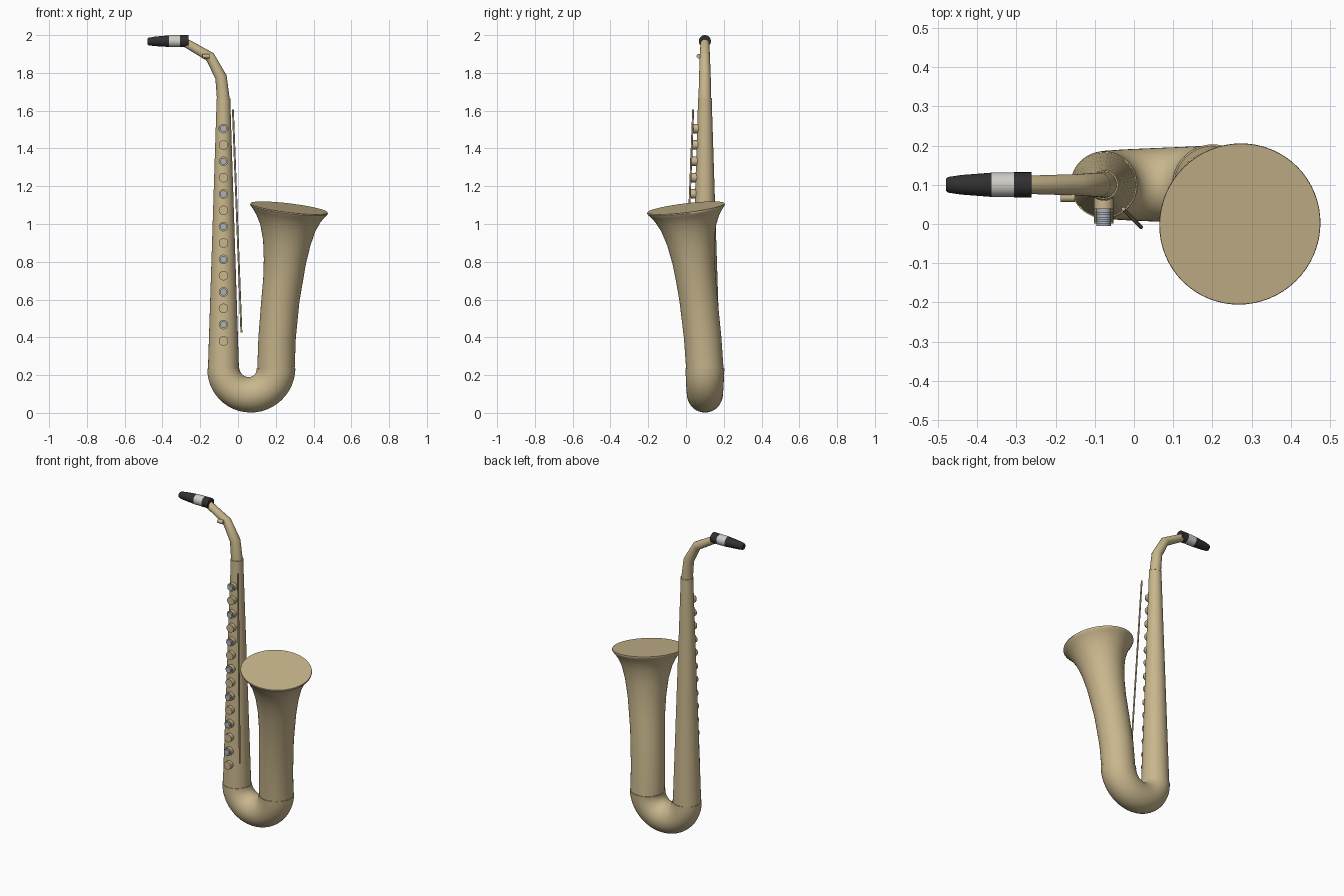
import bpy, bmesh, math
from mathutils import Vector

old = bpy.data.objects.get("Cube")
if old:
    bpy.data.objects.remove(old, do_unlink=True)


def material(name, color):
    m = bpy.data.materials.new(name)
    m.use_nodes = True
    m.diffuse_color = (*color, 1)
    bsdf = next(n for n in m.node_tree.nodes if n.type == 'BSDF_PRINCIPLED')
    bsdf.inputs["Base Color"].default_value = (*color, 1)
    bsdf.inputs["Roughness"].default_value = 0.5
    return m


BRASS = material("brass", (0.58, 0.47, 0.265))
BLACK = material("black_ebonite", (0.03, 0.03, 0.032))
SILVER = material("pale_silver", (0.62, 0.61, 0.57))
STEEL = material("key_steel", (0.40, 0.45, 0.52))


def loft(name, rings, mat, sides=48, angle=35):
    """Capped tube through rings of (centre, radius, normal)."""
    bm = bmesh.new()
    loops = []
    for centre, radius, normal in rings:
        n = Vector(normal).normalized()
        u = Vector((0, 1, 0))
        u = (u - n * u.dot(n))
        if u.length < 0.1:
            u = Vector((1, 0, 0)) - n * n.x
        u.normalize()
        v = n.cross(u)
        loops.append([bm.verts.new(Vector(centre) + radius * (
            u * math.cos(2 * math.pi * i / sides) + v * math.sin(2 * math.pi * i / sides)))
            for i in range(sides)])
    for a, b in zip(loops, loops[1:]):
        for i in range(sides):
            j = (i + 1) % sides
            bm.faces.new((a[i], a[j], b[j], b[i]))
    bm.faces.new(loops[0][::-1])
    bm.faces.new(loops[-1])
    bmesh.ops.recalc_face_normals(bm, faces=bm.faces[:])
    mesh = bpy.data.meshes.new(name)
    bm.to_mesh(mesh)
    bm.free()
    mesh.materials.append(mat)
    ob = bpy.data.objects.new(name, mesh)
    bpy.context.collection.objects.link(ob)
    bpy.ops.object.select_all(action='DESELECT')
    ob.select_set(True)
    bpy.context.view_layer.objects.active = ob
    bpy.ops.object.shade_smooth_by_angle(angle=math.radians(angle))
    return ob


def cylinder(name, start, end, radius, mat, sides=32):
    n = Vector(end) - Vector(start)
    return loft(name, [(start, radius, n), (end, radius, n)], mat, sides)


BX, BY = -0.077, 0.10           # axis of the straight body
Z0, Z1 = 0.235, 1.66            # body bottom and top
R0, R1 = 0.082, 0.036           # body radii

# Straight conical body
loft("body_tube", [((BX, BY, Z0), R0, (0, 0, 1)), ((BX, BY, Z1), R1, (0, 0, 1))], BRASS)

# U-shaped bow, widening towards the bell
bow = []
for k in range(25):
    t = k / 24
    a = math.pi * (1 + t)
    bow.append(((0.062 + 0.139 * math.cos(a), BY, Z0 + 0.139 * math.sin(a)),
                0.085 + 0.018 * t, (-math.sin(a), 0, math.cos(a))))
loft("bow", bow, BRASS)

# Flared bell, leaning right and forward, closed by a flat disc
bell_profile = [  # x, y, z, radius, lean
    (0.201, 0.100, 0.230, 0.099, 0.00), (0.207, 0.088, 0.400, 0.099, 0.05),
    (0.225, 0.066, 0.600, 0.101, 0.08), (0.238, 0.053, 0.700, 0.105, 0.10),
    (0.248, 0.040, 0.800, 0.112, 0.11), (0.258, 0.026, 0.900, 0.126, 0.12),
    (0.264, 0.014, 0.980, 0.147, 0.12), (0.267, 0.007, 1.030, 0.171, 0.12),
    (0.269, 0.003, 1.060, 0.192, 0.12), (0.270, 0.001, 1.073, 0.204, 0.12),
    (0.270, 0.000, 1.079, 0.207, 0.12), (0.270, 0.000, 1.085, 0.206, 0.12)]
loft("bell", [((x, y, z), r, (s, -s, 1)) for x, y, z, r, s in bell_profile], BRASS, 64)

# Curved neck in three straight segments
loft("neck", [((BX, BY, 1.655), 0.034, (0, 0, 1)),
              ((-0.090, BY, 1.778), 0.031, (-0.30, 0, 1)),
              ((-0.148, BY, 1.885), 0.027, (-0.85, 0, 0.85)),
              ((-0.285, BY, 1.964), 0.023, (-1, 0, 0.5))], BRASS, 32)
cylinder("neck_joint", (BX, BY, 1.653), (BX, BY, 1.664), 0.037, BRASS)
cylinder("octave_key", (-0.187, 0.068, 1.889), (-0.150, 0.068, 1.889), 0.012, BRASS, 20)

# Mouthpiece: collar, silver band and tapered tip
MZ = 1.968
cylinder("mouthpiece_collar", (-0.262, BY, MZ), (-0.306, BY, MZ), 0.032, BLACK)
cylinder("mouthpiece_band", (-0.304, BY, MZ), (-0.364, BY, MZ), 0.0315, SILVER)
loft("mouthpiece_tip", [((-0.362, BY, MZ), 0.031, (-1, 0, 0)),
                        ((-0.440, BY, 1.967), 0.025, (-1, 0, 0)),
                        ((-0.474, BY, 1.966), 0.020, (-1, 0, 0)),
                        ((-0.479, BY, 1.966), 0.016, (-1, 0, 0))], BLACK, 32)

# Row of fourteen keys down the front, every other one topped with steel
for i in range(14):
    z = 1.505 - i * 0.0865
    y = BY - (R0 + (R1 - R0) * (z - Z0) / (Z1 - Z0))
    front = y - 0.021
    cylinder(f"key_cup_{i + 1}", (BX, y + 0.008, z), (BX, front, z), 0.025, BRASS)
    if i % 2 == 0:
        cylinder(f"key_pearl_{i + 1}", (BX, front + 0.002, z), (BX, front - 0.010, z), 0.018, STEEL)

# Long slanting key rod beside the body
cylinder("key_rod", (-0.027, 0.038, 1.605), (0.018, -0.008, 0.425), 0.005, BRASS, 12)
